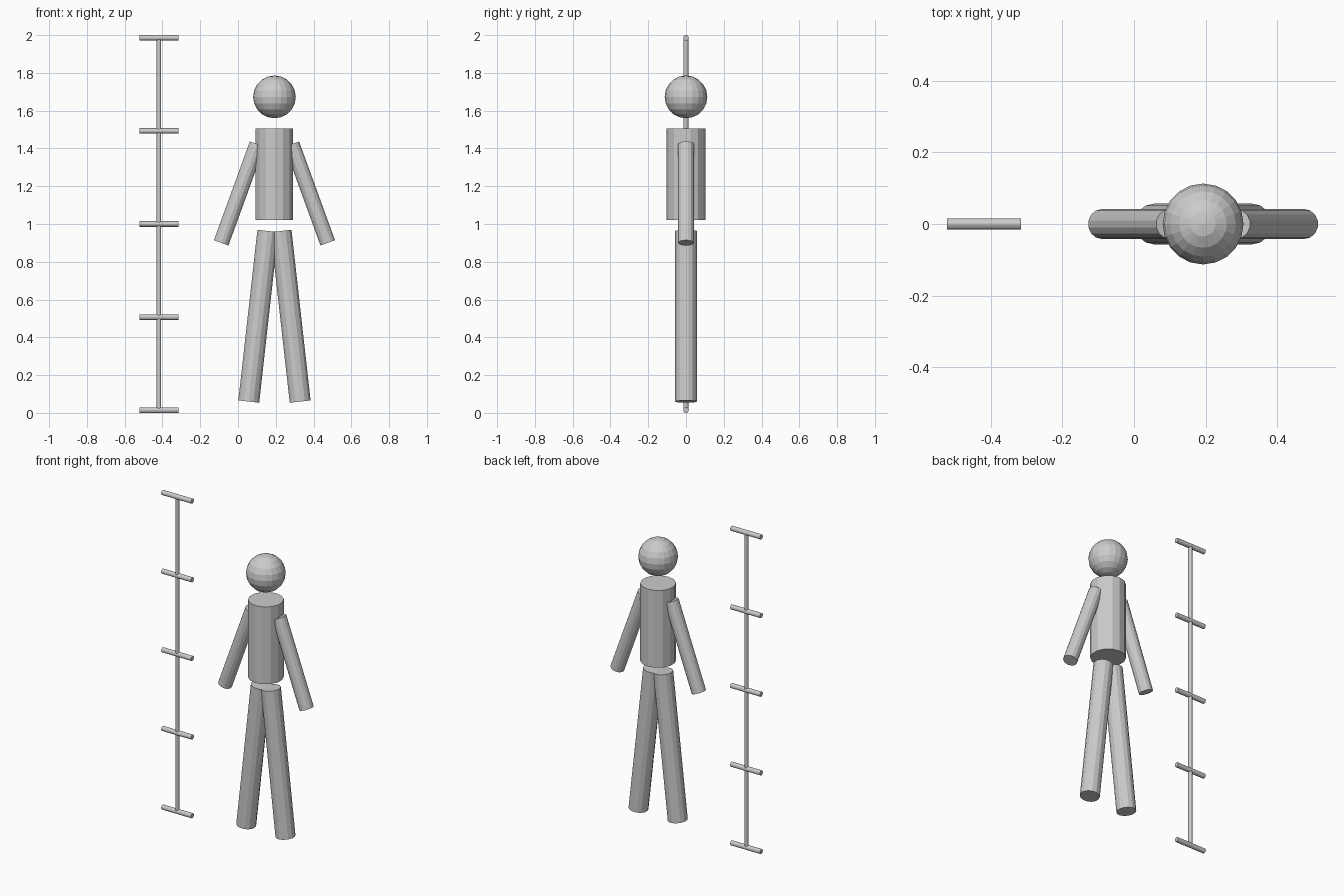
import bpy
from math import pi
from mathutils import Vector, Matrix

cube = bpy.data.objects.get("Cube")
if cube:
    bpy.data.objects.remove(cube)

grey = bpy.data.materials.new("plain_grey")
grey.use_nodes = True
colour = (0.6, 0.6, 0.6, 1)
grey.diffuse_color = colour
grey.node_tree.nodes["Principled BSDF"].inputs["Base Color"].default_value = colour


def finish(name):
    obj = bpy.context.object
    obj.name = name
    obj.data.materials.append(grey)
    return obj


def rod(name, start, end, radius, sides=14):
    """Flat-shaded closed cylinder between two points, a corner facing the front."""
    a, b = Vector(start), Vector(end)
    axis = b - a
    bpy.ops.mesh.primitive_cylinder_add(vertices=sides, radius=radius, depth=axis.length)
    obj = finish(name)
    turn = Vector((0, 0, 1)).rotation_difference(axis).to_matrix().to_4x4()
    obj.matrix_world = Matrix.Translation((a + b) / 2) @ turn
    return obj


# Figure: head, torso and mirrored limbs
body_x = 0.193
bpy.ops.mesh.primitive_uv_sphere_add(segments=20, ring_count=10, radius=0.113,
                                     location=(body_x, 0, 1.673))
finish("head")
rod("torso", (body_x, 0, 1.022), (body_x, 0, 1.506), 0.102)
for side, s in (("left", 1), ("right", -1)):
    rod(side + "_arm", (body_x + s * 0.282, 0, 0.9), (body_x + s * 0.092, 0, 1.423), 0.042)
    rod(side + "_leg", (body_x + s * 0.136, 0, 0.06), (body_x + s * 0.035, 0, 0.963), 0.057)

# Height scale: upright with five evenly spaced crossbars
scale_x = -0.419
bar_radius = 0.015
low, high = bar_radius, 2 - bar_radius
rod("scale_upright", (scale_x, 0, low), (scale_x, 0, high), 0.012)
for i in range(5):
    z = low + (high - low) * i / 4
    rod(f"scale_crossbar_{i + 1}", (scale_x - 0.103, 0, z), (scale_x + 0.103, 0, z), bar_radius)
